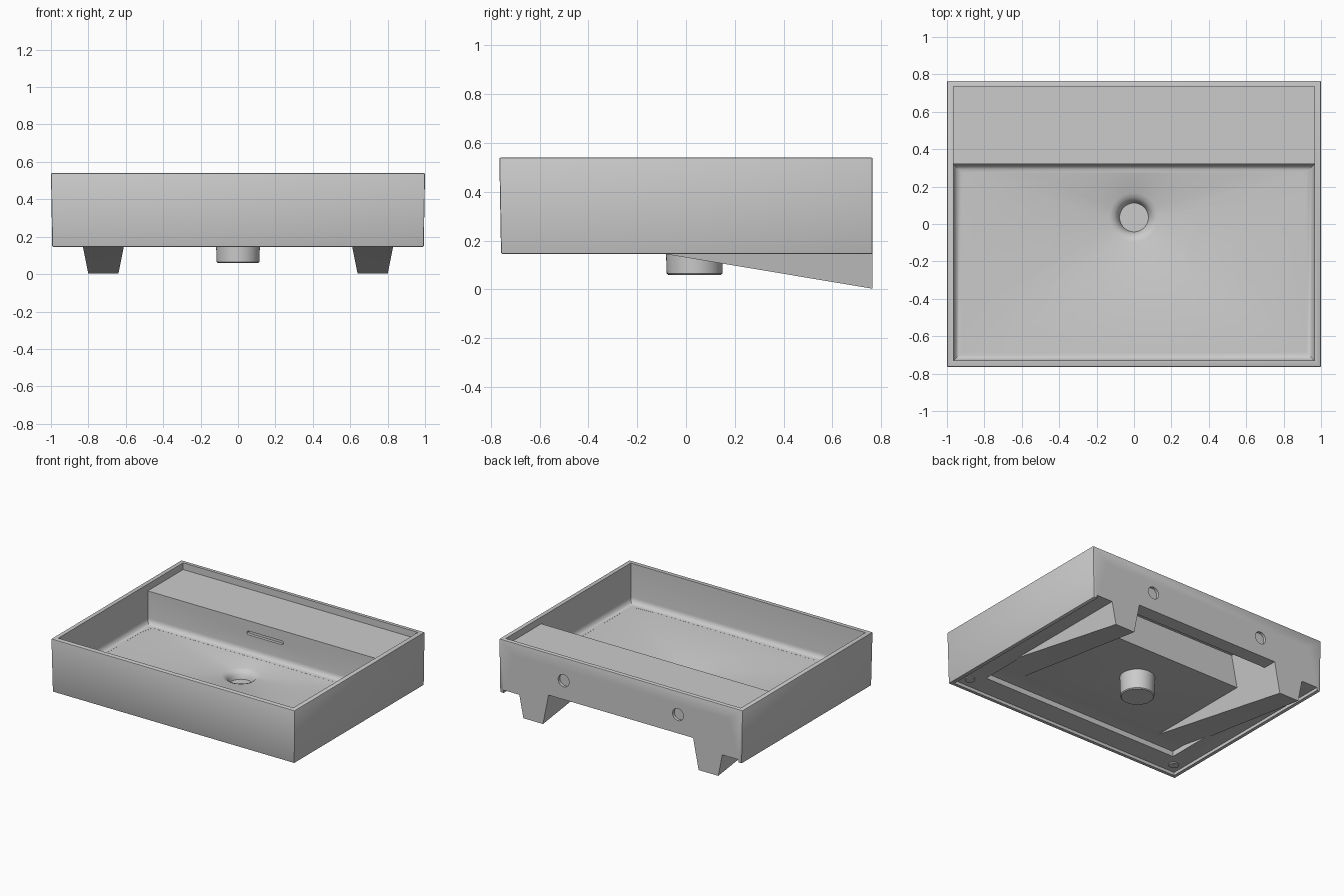
import bpy, bmesh, math

if "Cube" in bpy.data.objects:
    bpy.data.objects.remove(bpy.data.objects["Cube"])


def make(name, bm):
    bmesh.ops.recalc_face_normals(bm, faces=bm.faces)
    me = bpy.data.meshes.new(name)
    bm.to_mesh(me)
    bm.free()
    ob = bpy.data.objects.new(name, me)
    bpy.context.collection.objects.link(ob)
    return ob


def loft(name, rings):
    """Skin closed rings of equal length and cap both ends."""
    bm = bmesh.new()
    rows = [[bm.verts.new(p) for p in r] for r in rings]
    n = len(rows[0])
    for a, b in zip(rows, rows[1:]):
        for i in range(n):
            j = (i + 1) % n
            bm.faces.new((a[i], a[j], b[j], b[i]))
    bm.faces.new(rows[0])
    bm.faces.new(rows[-1])
    return make(name, bm)


def rect(x0, x1, y0, y1, z):
    return [(x0, y0, z), (x1, y0, z), (x1, y1, z), (x0, y1, z)]


def box(name, x0, x1, y0, y1, z0, z1):
    return loft(name, [rect(x0, x1, y0, y1, z0), rect(x0, x1, y0, y1, z1)])


def circle(r, z, cx=0.0, cy=0.035, n=48):
    return [(cx + r * math.cos(2 * math.pi * i / n),
             cy + r * math.sin(2 * math.pi * i / n), z) for i in range(n)]


def bevel(ob, test, width, segs):
    bm = bmesh.new()
    bm.from_mesh(ob.data)
    edges = [e for e in bm.edges if test(e)]
    bmesh.ops.bevel(bm, geom=edges, offset=width, segments=segs,
                    profile=0.5, affect='EDGES')
    bm.to_mesh(ob.data)
    bm.free()


def combine(tool, op='DIFFERENCE'):
    tool.hide_render = True
    m = basin.modifiers.new(tool.name, 'BOOLEAN')
    m.operation, m.object, m.solver = op, tool, 'EXACT'
    bpy.context.view_layer.objects.active = basin
    bpy.ops.object.modifier_apply(modifier=m.name)
    bpy.data.objects.remove(tool, do_unlink=True)


# Outer block, slightly narrower at the bottom
basin = loft("wash_basin", [rect(-.993, .993, -.758, .765, .145),
                            rect(-1, 1, -.765, .765, .54)])
bevel(basin, lambda e: True, .006, 2)

# Hollow underside: lip, recess, space under the shelf, raised back edge
combine(box("ledge_cut", -.965, .965, -.73, .9, 0, .168))
combine(box("recess_cut", -.82, .82, -.57, .66, 0, .207))
combine(box("shelf_hollow_cut", -.82, .82, .365, .66, .1, .44))
combine(box("back_edge_cut", -.7, .7, .6, .9, .1, .23))

# Wedge brackets, running forward into the recess
def bracket_section(y, x, low):
    def half(z):
        return .08 + .2 * z
    return [(x - half(low), y, low), (x + half(low), y, low),
            (x + half(.45), y, .45), (x - half(.45), y, .45)]

for side in (-1, 1):
    x = side * .72
    combine(loft("bracket", [bracket_section(.765, x, .003),
                             bracket_section(-.5, x, .214)]), 'UNION')
    # Round pad under each front corner
    combine(loft("corner_pad", [circle(.035, .16, side * .895, -.65, 20),
                                circle(.035, .18, side * .895, -.65, 20)]), 'UNION')

# Drain outlet
combine(loft("drain_outlet", [circle(.108, .06), circle(.114, .066),
                              circle(.12, .23)]), 'UNION')

# Bowl and rear shelf, cut with one stepped profile
prof = [(-.73, .7), (-.73, .25), (.32, .25), (.32, .49), (.735, .49), (.735, .7)]
bowl = loft("bowl_cut", [[(x, y, z) for y, z in prof] for x in (-.965, .965)])
bevel(bowl, lambda e: all(abs(v.co.z - .25) < 1e-4 for v in e.verts), .04, 5)
combine(bowl)


# Floor falling to the drain funnel
def floor_ring(z):
    ring = []
    for x, y, _ in circle(1, 0):
        dx, dy = x, y - .035
        t = min(.92 / max(abs(dx), 1e-6),
                (.24 if dy > 0 else .72) / max(abs(dy), 1e-6))
        ring.append((dx * t, .035 + dy * t, z))
    return ring

combine(loft("floor_cut", [floor_ring(.30), floor_ring(.2495), circle(.13, .226),
                           circle(.105, .217), circle(.085, .195),
                           circle(.077, .165)]))

# Overflow slot in the bowl's rear wall
slot = box("overflow_cut", -.15, .15, .3, .342, .385, .413)
bevel(slot, lambda e: abs(e.verts[0].co.y - e.verts[1].co.y) > .01, .0135, 4)
combine(slot)

# Shallow fixing holes in the back
for x in (-.47, .47):
    ring = circle(.045, 0, x, .37, 24)
    combine(loft("fixing_cut", [[(a, y, b) for a, b, _ in ring] for y in (.745, .8)]))

# Smooth curves, crisp edges
basin.select_set(True)
bpy.context.view_layer.objects.active = basin
bpy.ops.object.shade_smooth_by_angle(angle=math.radians(32))
